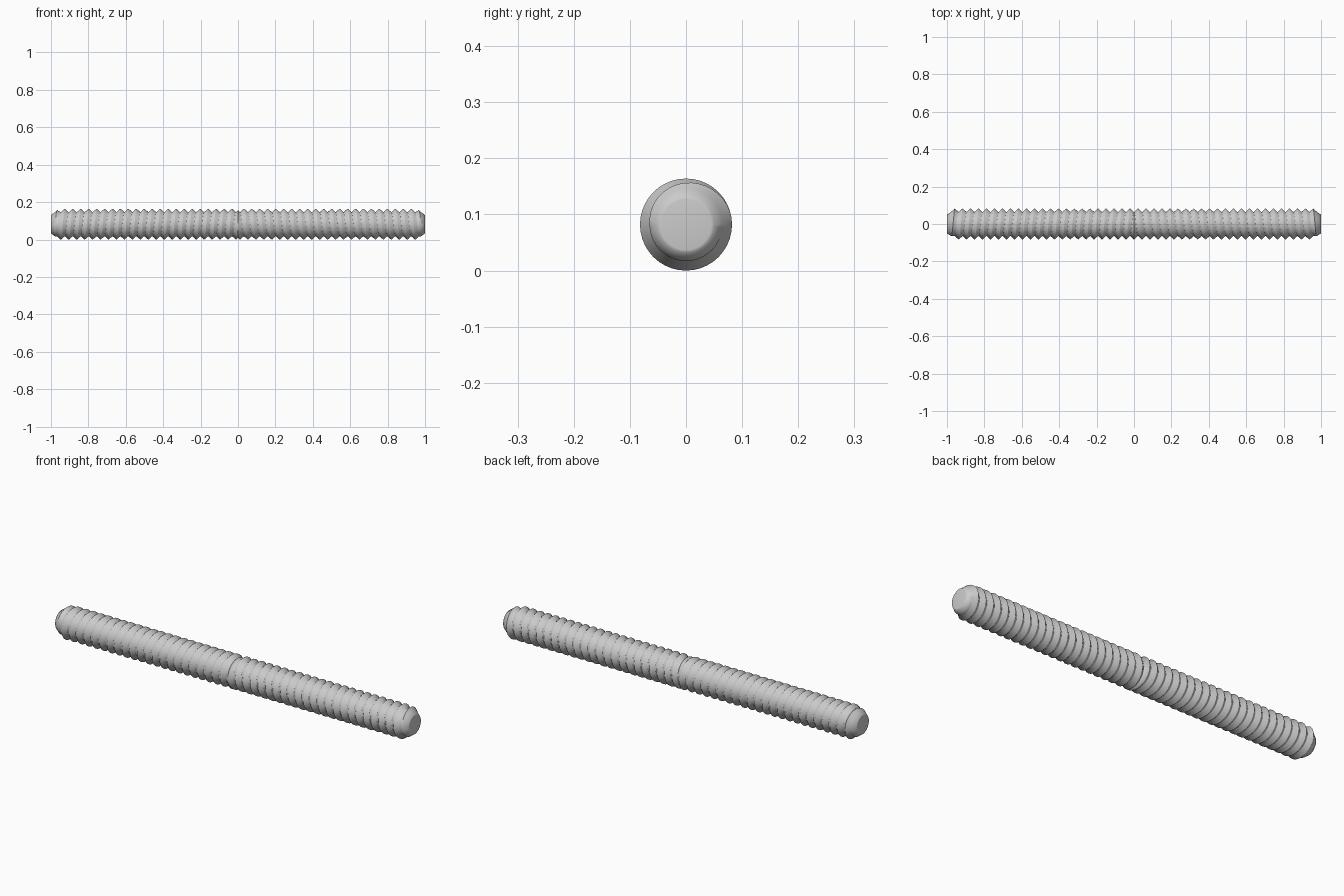
import bpy, bmesh, math

if "Cube" in bpy.data.objects:
    bpy.data.objects.remove(bpy.data.objects["Cube"])

L, PITCH, SEG = 1.0, 0.0426, 40
CREST, ROOT, TIP = 0.082, 0.065, 0.050
XT = 0.978                      # where the thread runs out into the end chamfer


# Half of the rod: helical thread rows, running out into a chamfered tip
def half_rod(name, mirror):
    bm = bmesh.new()
    rows = []
    # fractions of a pitch and radius: root edge, crest edge, crest edge, root edge
    profile = [(0.04, ROOT), (0.46, CREST), (0.54, CREST), (0.96, ROOT)]
    turns = int(XT / PITCH) + 2
    stations = [(k + f, r) for k in range(-1, turns) for f, r in profile]

    def thread_radius(x, a):
        t = (x / PITCH - a) % 1.0
        h = min(max((0.46 - abs(t - 0.5)) / 0.42, 0), 1)
        return ROOT + (CREST - ROOT) * h

    def vert(x, r, a):
        ang = 2 * math.pi * a
        s = -1 if mirror else 1
        return bm.verts.new((s * x, r * math.cos(ang), r * math.sin(ang) + CREST))

    for u, r in stations:
        row = []
        for j in range(SEG + 1):
            a = j / SEG
            x = PITCH * (u + a)
            xc = min(max(x, 0), XT)
            rr = r if xc == x else thread_radius(xc, a)
            if xc > XT - PITCH * 0.5:          # fade the last half turn
                rr = min(rr, ROOT + (XT - xc) * 0.9)
            row.append(vert(xc, rr, a))
        rows.append(row)
    # chamfer and end face
    for x, r in ((XT, ROOT), (L - 0.001, TIP), (L, TIP * 0.9)):
        rows.append([vert(x, r, j / SEG) for j in range(SEG + 1)])
    for a, b in zip(rows, rows[1:]):
        for j in range(SEG):
            bm.faces.new((a[j], a[j + 1], b[j + 1], b[j]))
    bm.faces.new(rows[-1][:SEG])
    bmesh.ops.remove_doubles(bm, verts=bm.verts, dist=1e-5)
    bmesh.ops.dissolve_degenerate(bm, edges=bm.edges, dist=1e-5)
    bmesh.ops.recalc_face_normals(bm, faces=bm.faces)
    me = bpy.data.meshes.new(name)
    bm.to_mesh(me)
    bm.free()
    ob = bpy.data.objects.new(name, me)
    bpy.context.collection.objects.link(ob)
    bpy.context.view_layer.objects.active = ob
    ob.select_set(True)
    bpy.ops.object.shade_smooth_by_angle(angle=math.radians(50))
    ob.select_set(False)


half_rod("right_threaded_half", False)
half_rod("left_threaded_half", True)
